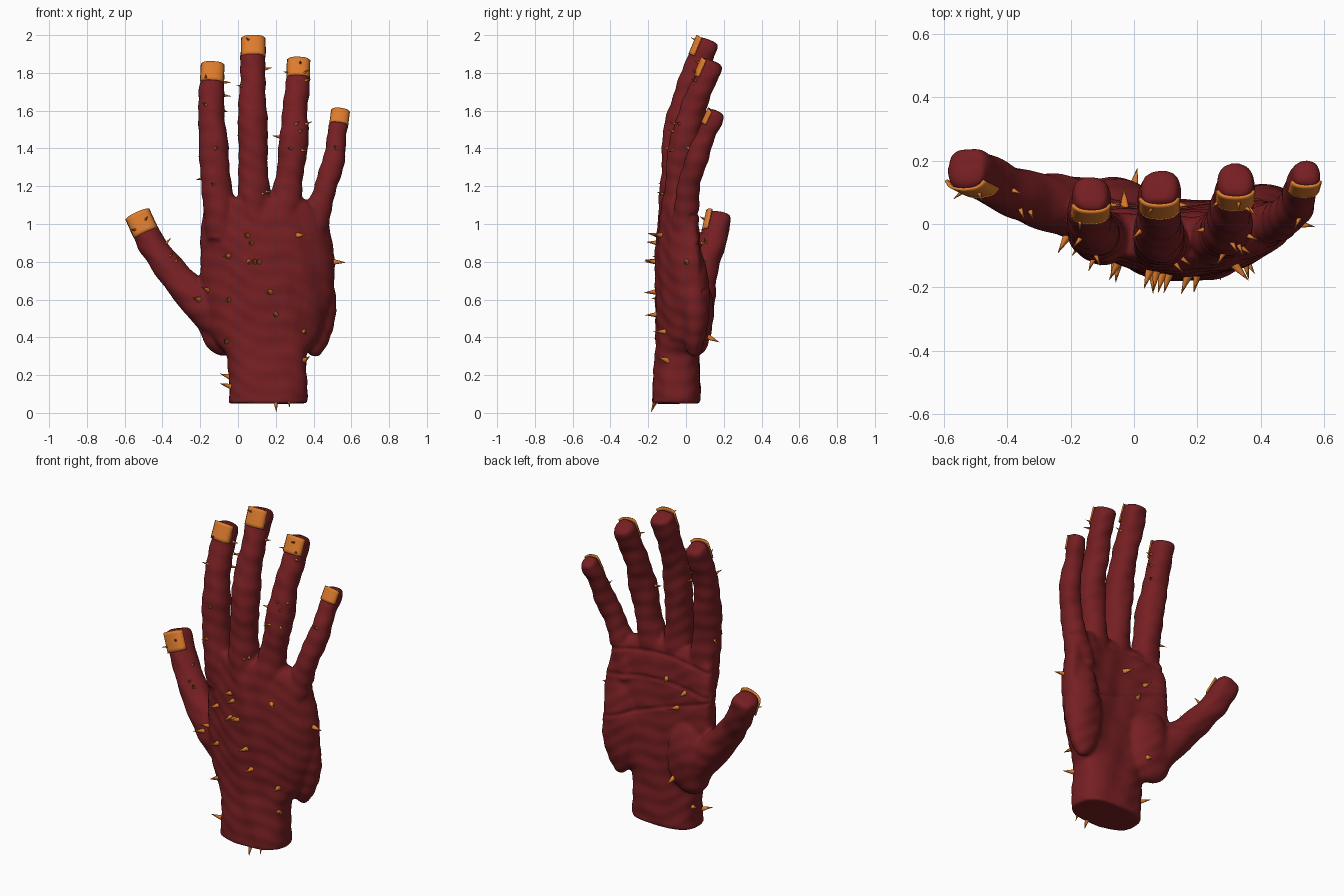
import bpy, bmesh, math, random
from mathutils import Vector
from mathutils.bvhtree import BVHTree

if "Cube" in bpy.data.objects:
    bpy.data.objects.remove(bpy.data.objects["Cube"])

random.seed(4)

def material(name, col):
    m = bpy.data.materials.new(name)
    m.diffuse_color = (*col, 1)
    m.use_nodes = True
    m.node_tree.nodes["Principled BSDF"].inputs["Base Color"].default_value = m.diffuse_color
    return m

SKIN = material("dark red skin", (0.18, 0.0135, 0.016))
HORN = material("orange horn", (0.72, 0.2, 0.027))
Y = Vector((0, 1, 0))

def add_object(name, bm, mat):
    me = bpy.data.meshes.new(name)
    bmesh.ops.recalc_face_normals(bm, faces=bm.faces)
    bm.to_mesh(me)
    bm.free()
    ob = bpy.data.objects.new(name, me)
    bpy.context.collection.objects.link(ob)
    me.materials.append(mat)
    me.polygons.foreach_set("use_smooth", [True] * len(me.polygons))
    return ob

def spline(rows, n=5):
    """Catmull-Rom interpolation of equal-length tuples."""
    out = []
    for i in range(len(rows) - 1):
        a, b = rows[max(i - 1, 0)], rows[i]
        c, d = rows[i + 1], rows[min(i + 2, len(rows) - 1)]
        for k in range(n):
            t = k / n
            out.append(tuple(0.5 * (2 * q + (r - p) * t + (2 * p - 5 * q + 4 * r - s) * t * t
                             + (3 * q - p - 3 * r + s) * t ** 3) for p, q, r, s in zip(a, b, c, d)))
    return out + [rows[-1]]

def loft(bm, rings):
    vs = [[bm.verts.new(p) for p in r] for r in rings]
    n = len(vs[0])
    for a, b in zip(vs, vs[1:]):
        for i in range(n):
            bm.faces.new((a[i], a[(i + 1) % n], b[(i + 1) % n], b[i]))
    bm.faces.new(vs[0][::-1])
    bm.faces.new(vs[-1])

def unit_ring(e, n=32):
    for i in range(n):
        c, s = math.cos(2 * math.pi * i / n), math.sin(2 * math.pi * i / n)
        yield math.copysign(abs(c) ** (2 / e), c), math.copysign(abs(s) ** (2 / e), s)

def frame(t):
    side = Y.cross(t).normalized()
    return side, t.cross(side).normalized()

bm = bmesh.new()

# palm and wrist: z, left, right, back y, palm y, arch
palm = [(0.05, -0.05, 0.365, -0.18, 0.075, 0.0), (0.18, -0.05, 0.365, -0.175, 0.075, 0.0),
        (0.30, -0.06, 0.365, -0.165, 0.07, 0.01), (0.37, -0.11, 0.405, -0.16, 0.07, 0.03),
        (0.45, -0.16, 0.455, -0.16, 0.07, 0.06), (0.60, -0.19, 0.50, -0.165, 0.065, 0.08),
        (0.80, -0.20, 0.515, -0.165, 0.05, 0.09), (0.95, -0.20, 0.49, -0.155, 0.04, 0.08),
        (1.08, -0.18, 0.445, -0.135, 0.025, 0.06), (1.14, -0.14, 0.33, -0.11, 0.0, 0.03)]
rings = []
for z, l, r, b, f, arch in spline(palm):
    rings.append([((l + r) / 2 + u * (r - l) / 2, (b + f) / 2 + v * (f - b) / 2 + arch * u * u, z)
                  for u, v in unit_ring(2.7)])
loft(bm, rings)

# fleshy lobes at the heel of the hand
for c, s in (((0.405, 0.045, 0.59), (0.115, 0.08, 0.29)), ((-0.07, 0.055, 0.52), (0.15, 0.09, 0.22))):
    res = bmesh.ops.create_uvsphere(bm, u_segments=24, v_segments=16, radius=1)
    for v in res["verts"]:
        v.co = Vector(c) + Vector(v.co[i] * s[i] for i in range(3))

# digits: x, y, z, radius; the last point is the fingertip
digits = {
    "index": [(-0.09, -0.04, 0.92, 0.08), (-0.10, -0.04, 1.10, 0.085), (-0.12, -0.035, 1.25, 0.076),
              (-0.13, -0.02, 1.42, 0.08), (-0.14, 0.008, 1.58, 0.07), (-0.14, 0.05, 1.71, 0.066),
              (-0.135, 0.093, 1.823, 0.06)],
    "middle": [(0.08, -0.06, 0.92, 0.08), (0.085, -0.06, 1.10, 0.085), (0.08, -0.055, 1.28, 0.078),
               (0.08, -0.04, 1.48, 0.081), (0.075, -0.003, 1.66, 0.071), (0.08, 0.055, 1.82, 0.068),
               (0.08, 0.113, 1.96, 0.062)],
    "ring": [(0.24, -0.05, 0.92, 0.08), (0.25, -0.045, 1.08, 0.085), (0.27, -0.035, 1.24, 0.074),
             (0.295, -0.015, 1.42, 0.077), (0.30, 0.028, 1.58, 0.069), (0.315, 0.082, 1.72, 0.064),
             (0.32, 0.135, 1.845, 0.059)],
    "little": [(0.38, 0.0, 0.88, 0.08), (0.42, 0.0, 1.05, 0.07), (0.455, 0.01, 1.17, 0.06),
               (0.50, 0.045, 1.31, 0.06), (0.52, 0.09, 1.43, 0.053), (0.54, 0.158, 1.578, 0.047)],
    "thumb": [(-0.07, 0.04, 0.44, 0.09), (-0.18, 0.05, 0.56, 0.10), (-0.30, 0.075, 0.69, 0.085),
              (-0.39, 0.105, 0.80, 0.075), (-0.465, 0.145, 0.91, 0.073), (-0.525, 0.175, 1.035, 0.067)]}
tips = {}
for name, pts in digits.items():
    path = spline(pts)
    rings = []
    for i, p in enumerate(path):
        a, b = path[max(i - 1, 0)], path[min(i + 1, len(path) - 1)]
        t = (Vector(b[:3]) - Vector(a[:3])).normalized()
        side, back = frame(t)
        boxy = 2.1 + 0.7 * max(0, 1 - (len(path) - 1 - i) / 5)
        steps = [(0, 1)] if i < len(path) - 1 else [(-0.02, 1), (0.004, 0.95), (0.014, 0.82), (0.02, 0.5)]
        for off, k in steps:
            rings.append([Vector(p[:3]) + t * off + (side * u + back * v) * p[3] * k
                          for u, v in unit_ring(boxy, 24)])
    loft(bm, rings)
    tips[name] = (Vector(path[-1][:3]), t, pts[-1][3])

# fuse everything into one skin
raw = add_object("hand", bm, SKIN)
mod = raw.modifiers.new("fuse", "REMESH")
mod.mode = 'VOXEL'
mod.voxel_size = 0.011
mod.use_smooth_shade = True
mod = raw.modifiers.new("soften", "SMOOTH")
mod.iterations = 5
mod.factor = 0.5
bpy.context.view_layer.update()
fused = bpy.data.meshes.new_from_object(raw.evaluated_get(bpy.context.evaluated_depsgraph_get()))
raw.modifiers.clear()
raw.data = fused

# rippled skin and palm creases
bm = bmesh.new()
bm.from_mesh(fused)
bm.normal_update()
for v, n in [(v, v.normal.copy()) for v in bm.verts]:
    x, y, z = v.co
    d = 0.0016 * math.sin(70 * z + 25 * x + 2 * math.sin(16 * x)) + 0.0025 * math.sin(38 * x + 13 * z + 20 * y)
    d += 0.0015 * math.sin(31 * z - 20 * x + 15 * y)
    if z < 0.07:
        d *= 0.4
    if n.y > 0.3 and -0.2 < x < 0.5:
        for line in (0.93 - 0.25 * (x - 0.1) ** 2, 0.78 - 0.35 * (x - 0.1), 1.08 - 0.3 * (x - 0.13) ** 2):
            d -= 0.008 * math.exp(-((z - line) / 0.01) ** 2)
    v.co += n * d
bm.to_mesh(fused)
tree = BVHTree.FromBMesh(bm)
bm.free()
fused.polygons.foreach_set("use_smooth", [True] * len(fused.polygons))

# nails: thin curved plates on the back of each tip
for name, (tip, t, r) in tips.items():
    side, back = frame(t)
    bm = bmesh.new()
    length = r * 1.75
    grid = []
    for j in range(7):
        row = []
        for i in range(13):
            u, w = i / 6 - 1, j / 6
            p = tip + t * (0.016 - 0.006 * u ** 4 * w - length * (1 - w)) + side * u * r * 0.99
            row.append(bm.verts.new(p - back * (r + 0.003 - r * (0.2 * u * u + 0.25 * u ** 6))))
        grid.append(row)
    for a, b in zip(grid, grid[1:]):
        for i in range(12):
            bm.faces.new((a[i], a[i + 1], b[i + 1], b[i]))
    ob = add_object(name + "_nail", bm, HORN)
    mod = ob.modifiers.new("thickness", "SOLIDIFY")
    mod.thickness = 0.009
    mod.offset = 0

# thorns: positions seen from the front (x, z), dropped onto the skin
front = [(0.06, 1.97), (0.33, 1.85), (-0.54, 0.97), (-0.17, 1.77), (-0.07, 1.75), (-0.07, 1.68), (-0.06, 1.6),
         (-0.17, 1.63), (-0.12, 1.4), (-0.2, 1.24), (-0.13, 1.21), (0.15, 1.82), (0.02, 1.73), (0.13, 1.16),
         (0.15, 1.17), (0.27, 1.8), (0.35, 1.8), (0.36, 1.76), (0.31, 1.53), (0.36, 1.53), (0.33, 1.49),
         (0.22, 1.46), (0.28, 1.4), (0.34, 1.39), (0.52, 1.4), (0.05, 0.94), (0.07, 0.9), (0.32, 0.94),
         (-0.05, 0.83), (0.06, 0.8), (0.09, 0.8), (0.11, 0.8), (0.52, 0.8), (0.17, 0.64), (-0.05, 0.6),
         (0.2, 0.52), (0.35, 0.43), (0.35, 0.28), (-0.06, 0.38), (-0.16, 0.65), (-0.21, 0.6), (-0.05, 0.19),
         (-0.04, 0.14), (-0.46, 1.05), (-0.38, 0.9), (-0.34, 0.86), (-0.31, 0.83)]
palm_side = [(-0.03, 0.9), (0.1, 0.95), (0.02, 0.8), (0.0, 0.4)]
thorns = [(Vector((0.2, -0.165, 0.055)), Vector((0.05, -0.35, -0.9)), 0.055),
          (Vector((0.27, -0.165, 0.055)), Vector((0.1, -0.35, -0.9)), 0.03)]
for sign, places in ((-1, front), (1, palm_side)):
    for x, z in places:
        co, n, _, _ = tree.ray_cast(Vector((x, sign, z)), Vector((0, -sign, 0)))
        if co is None:
            co, n, _, _ = tree.find_nearest(Vector((x, 0.06 if z > 1.5 else 0, z)))
        n = n + Vector((random.uniform(-0.5, 0.5), 0, random.uniform(-0.15, 0.3)))
        thorns.append((co, n, 0.062 if z < 1 and x > -0.25 else 0.038))
bm = bmesh.new()
for co, n, length in thorns:
    n = n.normalized()
    quat = n.to_track_quat('Z', 'Y')
    res = bmesh.ops.create_cone(bm, cap_ends=True, segments=8, radius1=length * 0.27, radius2=0.0005,
                                depth=length + 0.012)
    for v in res["verts"]:
        v.co = co + n * (length / 2 - 0.006) + quat @ v.co
ob = add_object("thorns", bm, HORN)
bpy.context.view_layer.objects.active = ob
ob.select_set(True)
bpy.ops.object.shade_smooth_by_angle(angle=math.radians(50))
